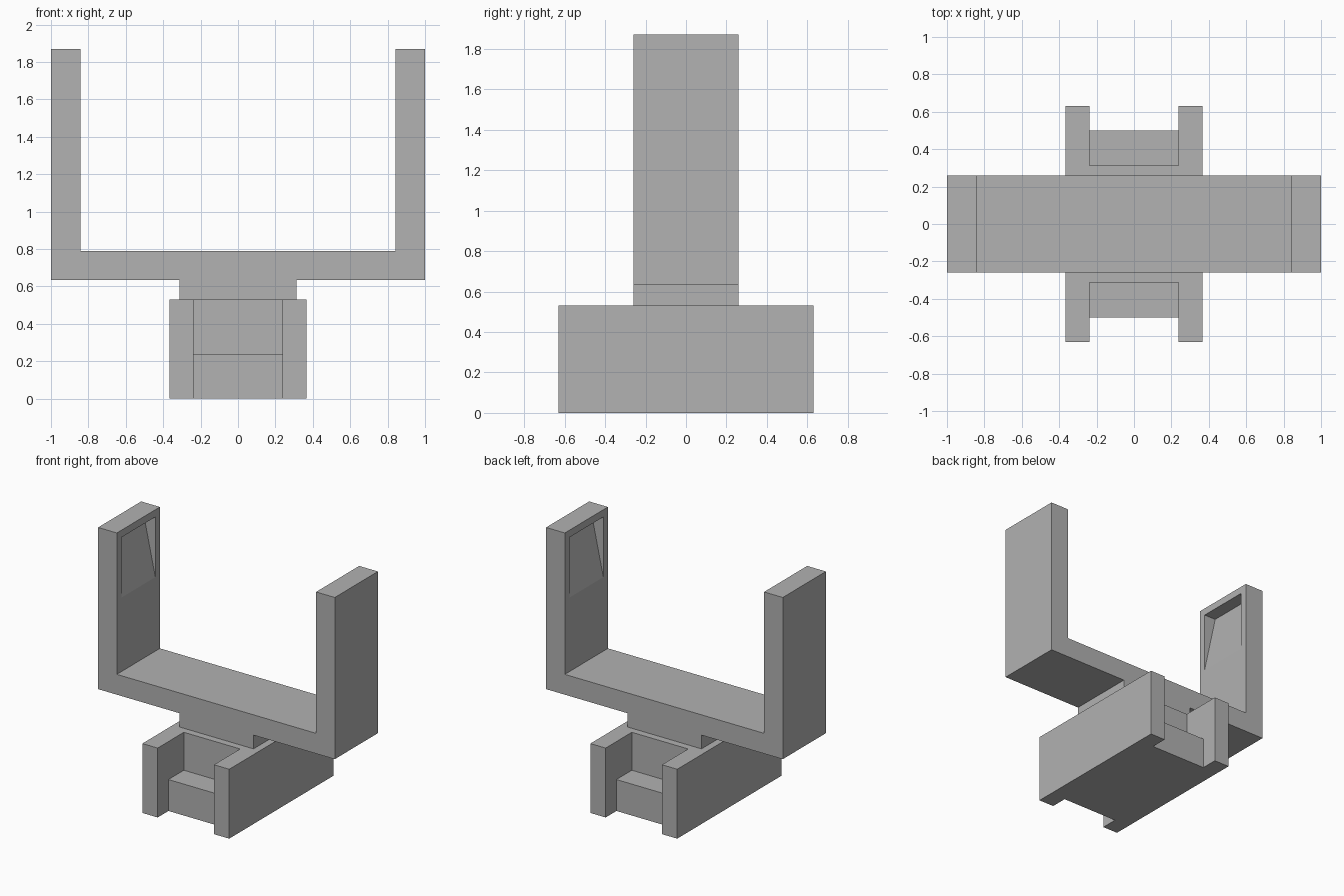
import bpy
import bmesh
from mathutils import Vector

default = bpy.data.objects.get("Cube")
if default:
    bpy.data.objects.remove(default, do_unlink=True)

# Single plain grey
GREY = (0.445, 0.445, 0.445, 1.0)
mat = bpy.data.materials.new("plain grey")
mat.use_nodes = True
mat.diffuse_color = GREY
mat.node_tree.nodes["Principled BSDF"].inputs["Base Color"].default_value = GREY


def prism(name, outline, axis, low, high):
    """Extrude a 2D outline along 'y' (x-z outline) or 'z' (x-y outline)."""
    def place(u, v, d):
        return (u, d, v) if axis == "y" else (u, v, d)
    bm = bmesh.new()
    face = bm.faces.new([bm.verts.new(place(u, v, low)) for u, v in outline])
    extruded = bmesh.ops.extrude_face_region(bm, geom=[face])
    moved = [g for g in extruded["geom"] if isinstance(g, bmesh.types.BMVert)]
    bmesh.ops.translate(bm, verts=moved, vec=Vector(place(0, 0, high - low)))
    bmesh.ops.recalc_face_normals(bm, faces=bm.faces)
    mesh = bpy.data.meshes.new(name)
    bm.to_mesh(mesh)
    bm.free()
    mesh.materials.append(mat)
    obj = bpy.data.objects.new(name, mesh)
    bpy.context.collection.objects.link(obj)
    return obj


def cut(target, cutter):
    """Subtract a cutter from the target and discard it."""
    cutter.hide_render = True
    mod = target.modifiers.new("cut", "BOOLEAN")
    mod.operation = "DIFFERENCE"
    mod.solver = "EXACT"
    mod.object = cutter
    bpy.context.view_layer.objects.active = target
    bpy.ops.object.modifier_apply(modifier=mod.name)
    bpy.data.objects.remove(cutter, do_unlink=True)


def mirrored(half):
    """Close a half outline by reflecting it across x = 0."""
    return half + [(-u, v) for u, v in reversed(half)]


# Base: H-shaped plan with open ends
BASE_TOP, SLOT, END, STEP = 0.53, 0.238, 0.63, 0.5
base = prism("base", mirrored([
    (SLOT, -STEP), (SLOT, -END), (0.367, -END),
    (0.367, END), (SLOT, END), (SLOT, STEP)]), "z", 0, BASE_TOP)

# Lowered ledge behind each open end
for side in (-1, 1):
    inner, outer = side * 0.314, side * 0.7
    pocket = prism("ledge_cutter", [(-SLOT, inner), (SLOT, inner),
                                    (SLOT, outer), (-SLOT, outer)], "z", 0.24, 0.7)
    cut(base, pocket)

# Cradle: neck, crossbar and two upright arms in one profile
ARM_IN, WIDTH = 0.842, 0.26
cradle = prism("cradle", mirrored([
    (0.313, BASE_TOP), (0.313, 0.635), (1.0, 0.635),
    (1.0, 1.87), (ARM_IN, 1.87), (ARM_IN, 0.79)]), "y", -WIDTH, WIDTH)

# Wedge recess on the inner face of each arm, deepest at the top
for side in (-1, 1):
    wedge = [(0.8, 1.355), (ARM_IN, 1.355), (ARM_IN + 0.1, 1.815), (0.8, 1.815)]
    cut(cradle, prism("wedge_cutter", [(side * u, v) for u, v in wedge],
                      "y", -0.205, 0.205))
